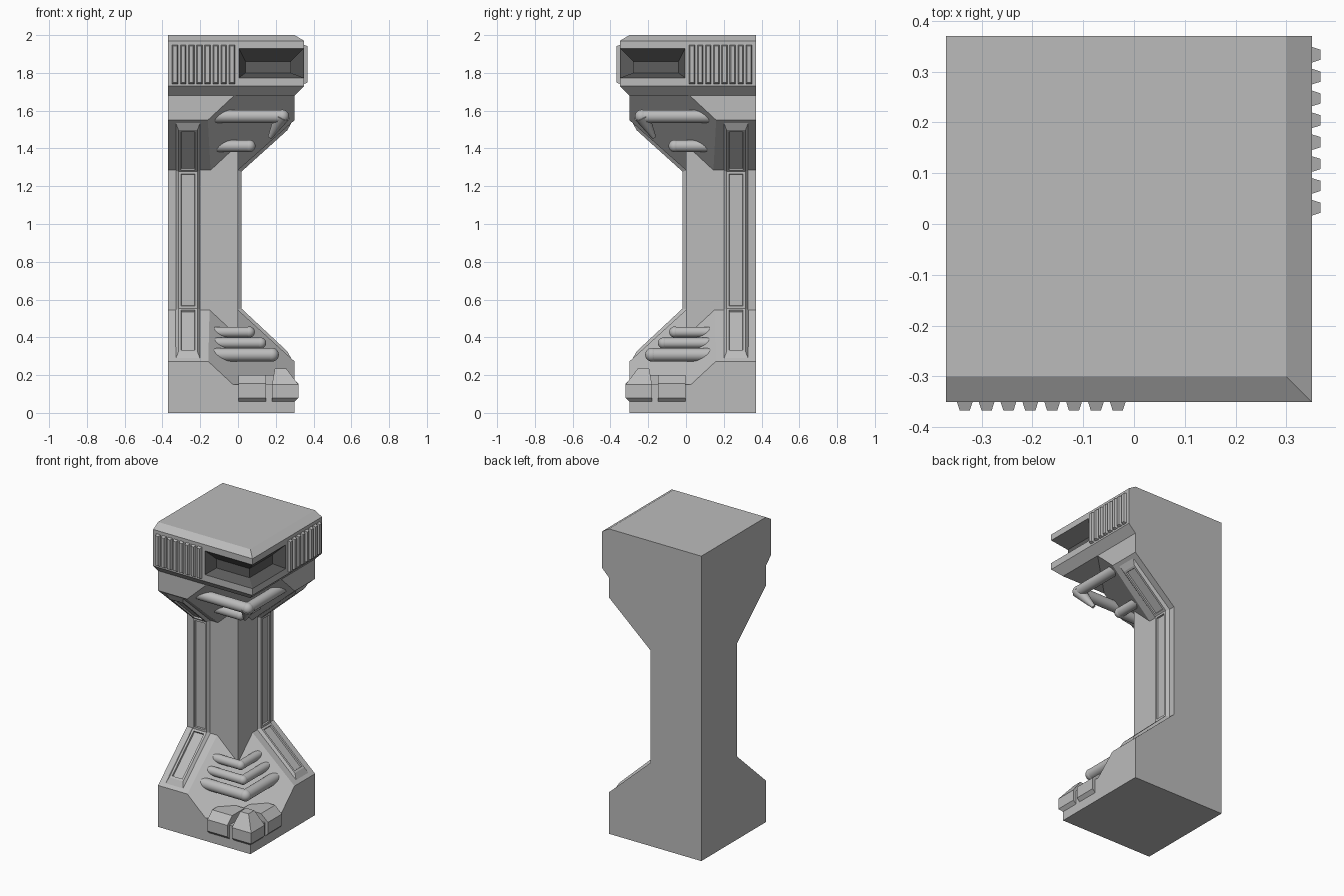
import bpy, bmesh, math
from mathutils import Matrix, Vector

if "Cube" in bpy.data.objects:
    bpy.data.objects.remove(bpy.data.objects["Cube"])

BACK = 0.37
SWAP = Matrix(((0, -1, 0, 0), (-1, 0, 0, 0), (0, 0, 1, 0), (0, 0, 0, 1)))


def material(name, value):
    m = bpy.data.materials.new(name)
    m.use_nodes = True
    m.diffuse_color = (value, value, value, 1)
    m.node_tree.nodes["Principled BSDF"].inputs["Base Color"].default_value = (value, value, value, 1)
    return m


GREY = material("stone grey", 0.5)
DARK = material("dark recess", 0.11)


def make(name, bm):
    bmesh.ops.recalc_face_normals(bm, faces=bm.faces)
    me = bpy.data.meshes.new(name)
    bm.to_mesh(me)
    bm.free()
    me.materials.append(GREY)
    me.materials.append(DARK)
    ob = bpy.data.objects.new(name, me)
    bpy.context.collection.objects.link(ob)
    return ob


def make_pair(name, bm):
    """Front part plus its reflection across the diagonal."""
    other = bm.copy()
    other.transform(SWAP)
    make("front_" + name, bm)
    make("side_" + name, other)


def loft(rings):
    bm = bmesh.new()
    rows = [[bm.verts.new(p) for p in r] for r in rings]
    n = len(rows[0])
    for a, b in zip(rows, rows[1:]):
        for i in range(n):
            j = (i + 1) % n
            bm.faces.new((a[i], a[j], b[j], b[i]))
    bm.faces.new(rows[0])
    bm.faces.new(rows[-1])
    bmesh.ops.recalc_face_normals(bm, faces=bm.faces)
    return bm


def square(e, z, start=-BACK):
    return [(start, -start, z), (e, -start, z), (e, -e, z), (start, -e, z)]


def stack(profile):
    return loft([square(e, z) for e, z in profile])


def cut(ob, cutter):
    mod = ob.modifiers.new("cut", "BOOLEAN")
    mod.operation = "DIFFERENCE"
    mod.solver = "EXACT"
    mod.object = cutter
    bpy.ops.object.select_all(action="DESELECT")
    ob.select_set(True)
    bpy.context.view_layer.objects.active = ob
    bpy.ops.object.modifier_apply(modifier=mod.name)
    bpy.data.objects.remove(cutter)


def diagonal_cutter(section):
    """Prism along the (1, 1) direction; section holds (x - y, z) pairs."""
    return make("corner_cutter", loft(
        [[(s / 2 + t, -s / 2 + t, z) for s, z in section] for t in (-1, 1)]))


# Main masses: flared foot, square shaft, flared head
foot = make("foot", stack([(0.30, 0), (0.30, 0.272), (0, 0.545)]))
make("shaft", stack([(0, 0.30), (0, 1.56)]))
head = make("head", stack([(0, 1.285), (0.30, 1.55), (0.30, 1.68), (0.35, 1.73),
                           (0.35, 1.97), (0.30, 2.0)]))

# Diagonal facets across the outer corner
cut(foot, diagonal_cutter([(0.274, 0.15), (1, 0.15), (1, 0.8), (-0.425, 0.8)]))
cut(head, diagonal_cutter([(0.28, 1.68), (1, 1.68), (1, 1.05), (-0.398, 1.05)]))


# Tapered window recess wrapping round the corner of the head
def window_section(outer, inner):
    return [(*outer, 1.77), (*outer, 1.94), (*inner, 1.86), (*inner, 1.80)]


cut(head, make("window_cutter", loft([
    window_section((0, -0.36), (0.04, -0.28)),
    window_section((0.36, -0.36), (0.28, -0.28)),
    window_section((0.36, 0), (0.28, -0.04))])))
for f in head.data.polygons:
    c = f.center
    inside = c.x > 0 and c.y < 0 and c.x < 0.349 and c.y > -0.349
    f.material_index = int(inside and 1.765 < c.z < 1.945)

# Raised pilasters following the foot, shaft and head, with sunken panels
path = [(0.30, 0.272, 0.262, 0.325), (0, 0.545, 0.018, 0.553),
        (0, 1.285, 0.018, 1.277), (0.30, 1.55, 0.262, 1.497)]
bm = loft([[(-0.335, -e + 0.01, z), (-0.315, -eo, zo), (-0.215, -eo, zo), (-0.195, -e + 0.01, z)]
           for e, z, eo, zo in path])
panels = [f for f in bm.faces
          if all(-0.32 < v.co.x < -0.21 for v in f.verts)]
bmesh.ops.inset_individual(bm, faces=panels, thickness=0.019, depth=0)
bmesh.ops.inset_individual(bm, faces=panels, thickness=0.003, depth=-0.01)
make_pair("pilaster", bm)

# Ribbed grille on the head
for i in range(8):
    x = -0.333 + i * 0.043
    bm = loft([[(x - w, y, 1.74 + d), (x + w, y, 1.74 + d), (x + w, y, 1.95 - d), (x - w, y, 1.95 - d)]
               for w, y, d in ((0.017, -0.345, 0), (0.010, -0.367, 0.008))])
    make_pair("grille_rib_%d" % (i + 1), bm)

# Clamp blocks and corner cap on the foot ledge
clamp = [(-0.29, 0.06), (-0.30, 0.06), (-0.32, 0.08), (-0.32, 0.155), (-0.27, 0.20), (-0.14, 0.20),
         (-0.14, 0.10)]
make_pair("clamp_block", loft([[(x, y, z) for y, z in clamp] for x in (0.002, 0.147)]))
make("corner_cap", loft([square(0.30, 0.06, 0.18), square(0.32, 0.08, 0.18),
                         square(0.32, 0.15, 0.18), square(0.255, 0.235, 0.195)]))


# Pipes bent round the corner
def smooth(ob):
    bpy.ops.object.select_all(action="DESELECT")
    ob.select_set(True)
    bpy.context.view_layer.objects.active = ob
    bpy.ops.object.shade_smooth_by_angle(angle=math.radians(40))


def pipe(name, t, z, r, reach=-0.17):
    start, corner, end = (Vector(p) for p in ((reach, -t, z), (t, -t, z), (t, -reach, z)))
    bm = bmesh.new()
    for a, b in ((start, corner), (end, corner)):
        d = b - a
        m = Matrix.Translation((a + b) / 2) @ d.to_track_quat("Z", "Y").to_matrix().to_4x4()
        bmesh.ops.create_cone(bm, cap_ends=True, segments=20, radius1=r, radius2=r,
                              depth=d.length, matrix=m)
    bmesh.ops.create_uvsphere(bm, u_segments=20, v_segments=12, radius=r * 1.04,
                              matrix=Matrix.Translation(corner))
    smooth(make(name, bm))


pipe("upper_pipe_outer", 0.235, 1.57, 0.034)
pipe("upper_pipe_inner", 0.06, 1.413, 0.031)
pipe("lower_pipe_top", 0.06, 0.428, 0.028)
pipe("lower_pipe_middle", 0.12, 0.37, 0.028)
pipe("lower_pipe_bottom", 0.18, 0.308, 0.035)

# Tapered spur under the upper elbow
a, b = Vector((0.235, -0.235, 1.575)), Vector((0.17, -0.17, 1.46))
bm = bmesh.new()
bmesh.ops.create_cone(bm, cap_ends=True, segments=20, radius1=0.042, radius2=0.012,
                      depth=(b - a).length,
                      matrix=Matrix.Translation((a + b) / 2)
                      @ (b - a).to_track_quat("Z", "Y").to_matrix().to_4x4())
smooth(make("elbow_spur", bm))
